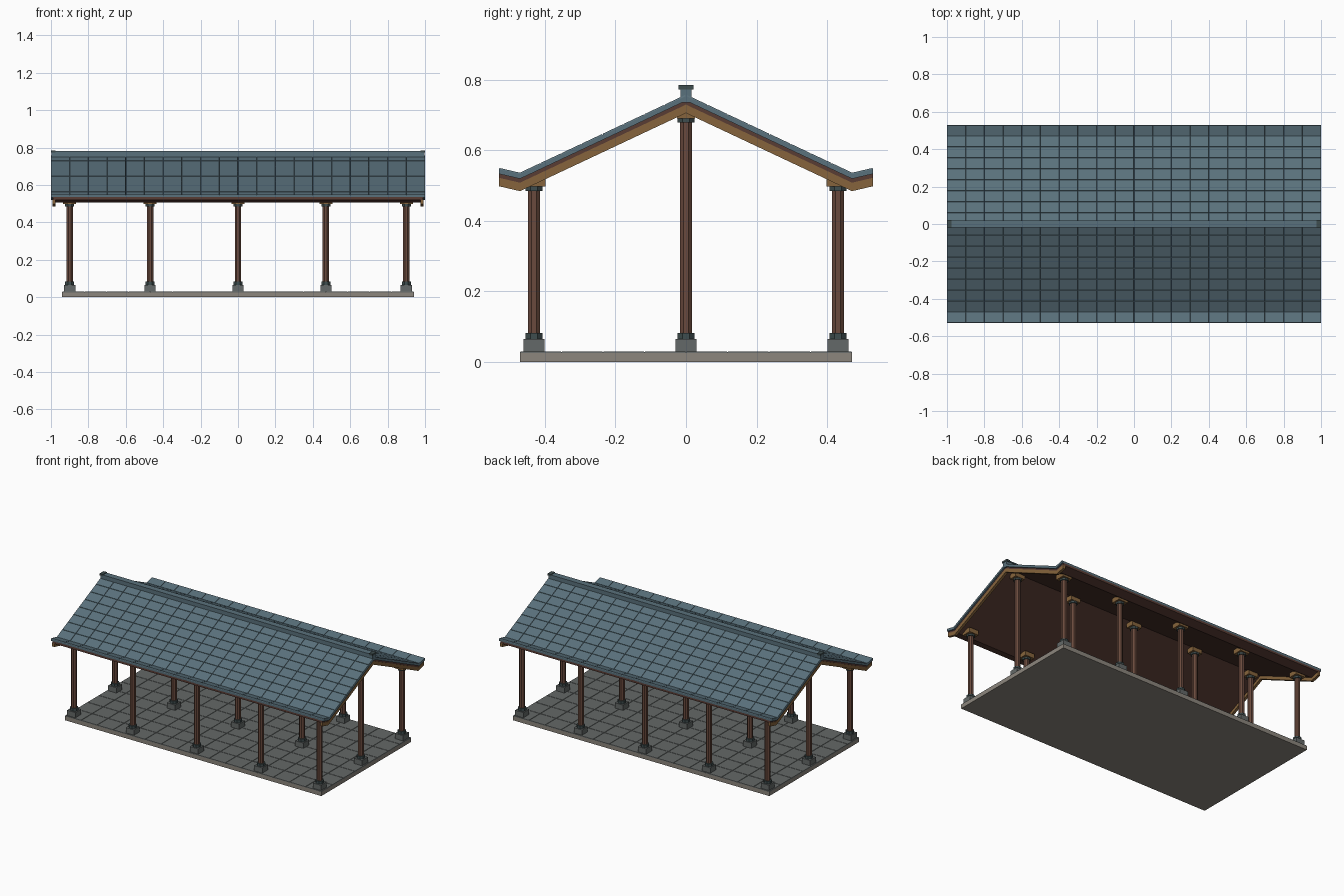
import bpy, bmesh, math
from mathutils import Matrix

if "Cube" in bpy.data.objects:
    bpy.data.objects.remove(bpy.data.objects["Cube"])


def material(name, hexcode):
    def lin(c):
        return c / 12.92 if c <= 0.04045 else ((c + 0.055) / 1.055) ** 2.4
    m = bpy.data.materials.new(name)
    m.diffuse_color = [lin(int(hexcode[i:i + 2], 16) / 255) for i in (0, 2, 4)] + [1]
    m.use_nodes = True
    m.node_tree.nodes["Principled BSDF"].inputs["Base Color"].default_value = m.diffuse_color
    return m


SLATE = material("slate_blue", "5A717C")
TRIM = material("tan_wood", "86643C")
RED = material("red_brown_wood", "6A4A3D")
DECK = material("dark_brown_boards", "593C34")
STONE = material("plinth_stone", "646968")
DARK = material("dark_teal_stone", "3F4D4E")
SLAB = material("warm_grey_slab", "8C867D")
PAVER = material("grey_paving", "646867")


def finish(bm, name, mat):
    bmesh.ops.recalc_face_normals(bm, faces=bm.faces)
    me = bpy.data.meshes.new(name)
    bm.to_mesh(me)
    bm.free()
    me.materials.append(mat)
    ob = bpy.data.objects.new(name, me)
    bpy.context.collection.objects.link(ob)
    return ob


def box(name, mat, x, y, z):
    """Box from three (low, high) ranges."""
    bm = bmesh.new()
    size = [b - a for a, b in (x, y, z)]
    mid = [(a + b) / 2 for a, b in (x, y, z)]
    bmesh.ops.create_cube(bm, size=1, matrix=Matrix.Translation(mid) @ Matrix.Diagonal((*size, 1)))
    return finish(bm, name, mat)


def prism(name, mat, x, y, z0, z1, radius):
    """Octagonal post with a flat side to the front."""
    bm = bmesh.new()
    m = Matrix.Translation((x, y, (z0 + z1) / 2)) @ Matrix.Rotation(math.pi / 8, 4, 'Z')
    r = radius / math.cos(math.pi / 8)
    bmesh.ops.create_cone(bm, cap_ends=True, segments=8, radius1=r, radius2=r, depth=z1 - z0, matrix=m)
    return finish(bm, name, mat)


# roof cross-section: eave tip, valley, ridge
HALF = [(-0.53, 0.550), (-0.47, 0.536), (0, 0.757)]
PROFILE = HALF + [(-y, z) for y, z in HALF[-2::-1]]


def roof_layer(name, mat, x0, x1, top, bottom):
    """Extrude the roof line along x between two depths below the tile surface."""
    bm = bmesh.new()
    rings = []
    for y, z in PROFILE:
        rings.append([bm.verts.new((x, y, z - d)) for x, d in ((x0, top), (x1, top), (x1, bottom), (x0, bottom))])
    for a, b in zip(rings, rings[1:]):
        for i in range(4):
            bm.faces.new((a[i], a[(i + 1) % 4], b[(i + 1) % 4], b[i]))
    bm.faces.new(rings[0])
    bm.faces.new(rings[-1])
    return finish(bm, name, mat)


def tile_grid(name, mat, x, a, b, nx, ny, gap, depth, thick):
    """Grooved slab between the lines a and b, given as (y, z)."""
    bm = bmesh.new()
    rows = []
    for j in range(ny + 1):
        t = j / ny
        y, z = (a[k] + (b[k] - a[k]) * t for k in (0, 1))
        rows.append([bm.verts.new((-x + 2 * x * i / nx, y, z - depth)) for i in range(nx + 1)])
    tops = [bm.faces.new((p[i], p[i + 1], q[i + 1], q[i])) for p, q in zip(rows, rows[1:]) for i in range(nx)]
    # skirt and underside
    low = {}
    for e in [e for e in bm.edges if e.is_boundary]:
        for v in e.verts:
            if v not in low:
                low[v] = bm.verts.new((v.co.x, v.co.y, v.co.z - thick + depth))
        u, v = e.verts
        bm.faces.new((u, v, low[v], low[u]))
    corners = [rows[0][0], rows[0][-1], rows[-1][-1], rows[-1][0]]
    bm.faces.new([low[v] for v in corners])
    bmesh.ops.recalc_face_normals(bm, faces=bm.faces)
    bmesh.ops.inset_individual(bm, faces=tops, thickness=gap, depth=depth)
    return finish(bm, name, mat)


# floor
box("floor_slab", SLAB, (-0.94, 0.94), (-0.47, 0.47), (0, 0.026))
tile_grid("floor_paving", PAVER, 0.94, (-0.47, 0.03), (0.47, 0.03), 16, 8, 0.0025, 0.003, 0.005)

# columns
for x in (-0.9, -0.47, 0, 0.47, 0.9):
    for y in (-0.43, 0, 0.43):
        top = 0.69 if y == 0 else 0.497
        box("plinth", STONE, (x - 0.03, x + 0.03), (y - 0.03, y + 0.03), (0.028, 0.065))
        prism("column_base_ring", DARK, x, y, 0.065, 0.083, 0.024)
        prism("column", RED, x, y, 0.083, top - 0.01, 0.017)
        prism("column_capital", DARK, x, y, top - 0.012, top, 0.024)
        w = 0.026 if y == 0 else 0.032
        box("bracket_block", TRIM, (x - 0.035, x + 0.035), (y - w, y + w), (top, top + 0.03))

# roof
roof_layer("roof_boards", DECK, -0.99, 0.99, 0.015, 0.030)
for s in (-1, 1):
    x0, x1 = sorted((s * 0.975, s * 0.992))
    roof_layer("gable_board", TRIM, x0, x1, 0.028, 0.052)
    a, b, c = [(s * y, z) for y, z in HALF]
    tile_grid("roof_slope_tiles", SLATE, 1.0, b, c, 20, 8, 0.002, 0.004, 0.017)
    tile_grid("roof_eave_tiles", SLATE, 1.0, a, b, 20, 1, 0.002, 0.004, 0.017)

# ridge
box("ridge_beam", SLATE, (-0.998, 0.998), (-0.015, 0.015), (0.735, 0.774))
box("ridge_cap", SLATE, (-0.998, 0.998), (-0.02, 0.02), (0.773, 0.780))
for s in (-1, 1):
    box("ridge_end", DARK, sorted((s * 0.975, s)), (-0.021, 0.021), (0.772, 0.784))
